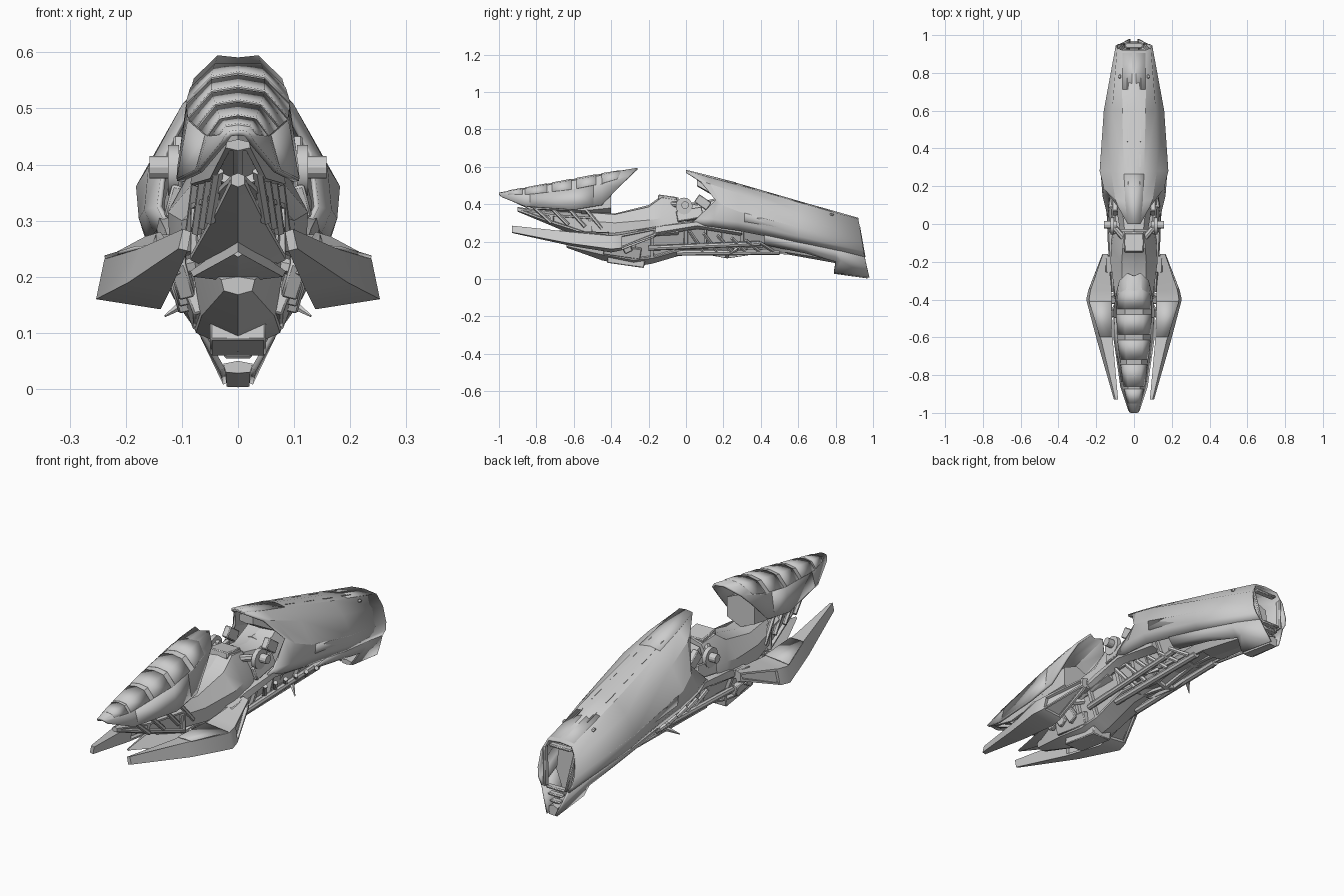
import bpy, bmesh, math
from mathutils import Vector, Matrix


def finish(name, bm, mirror=True, thick=0, bevel=0, angle=28):
    bmesh.ops.recalc_face_normals(bm, faces=bm.faces[:])
    me = bpy.data.meshes.new(name)
    bm.to_mesh(me)
    bm.free()
    ob = bpy.data.objects.new(name, me)
    bpy.context.collection.objects.link(ob)
    if mirror:
        ob.modifiers.new("mirror", 'MIRROR').merge_threshold = 0.0005
    if thick:
        s = ob.modifiers.new("thickness", 'SOLIDIFY')
        s.thickness, s.offset = thick, 0
    if bevel:
        b = ob.modifiers.new("bevel", 'BEVEL')
        b.width, b.segments = bevel, 1
    bpy.context.view_layer.objects.active = ob
    ob.select_set(True)
    bpy.ops.object.shade_smooth_by_angle(angle=math.radians(angle))
    ob.select_set(False)
    return ob


def rings3(rings):
    """Sections (y, points); a point is (x, z) or (x, y, z)."""
    return [[Vector(p) if len(p) == 3 else Vector((p[0], y, p[1])) for p in pts] for y, pts in rings]


def loft(name, rings, closed=False, inset=None, **kw):
    bm = bmesh.new()
    vs = [[bm.verts.new(p) for p in r] for r in rings]
    n = len(vs[0])
    faces = []
    for a, b in zip(vs, vs[1:]):
        for i in range(n if closed else n - 1):
            j = (i + 1) % n
            faces.append(bm.faces.new((a[i], a[j], b[j], b[i])))
    if closed:
        bm.faces.new(vs[0])
        bm.faces.new(vs[-1])
    if inset:
        bmesh.ops.recalc_face_normals(bm, faces=bm.faces[:])
        pick = [faces[i] for i in inset]
        bmesh.ops.inset_individual(bm, faces=pick, thickness=0.012, depth=0)
        bmesh.ops.inset_individual(bm, faces=pick, thickness=0.003, depth=-0.014)
    return finish(name, bm, **kw)


def hull(name, rings, **kw):
    """Half sections running from top centre to bottom centre, sides only closed by the mirror."""
    bm_rings = rings3(rings)
    return loft(name, bm_rings, closed=True, **kw)


def box(name, c, size, tilt=0, yaw=0, roll=0, bevel=0.004, mirror=True):
    bm = bmesh.new()
    m = (Matrix.Translation(c) @ Matrix.Rotation(math.radians(yaw), 4, 'Z')
         @ Matrix.Rotation(math.radians(tilt), 4, 'X') @ Matrix.Rotation(math.radians(roll), 4, 'Y')
         @ Matrix.Diagonal((*size, 1)))
    bmesh.ops.create_cube(bm, size=1, matrix=m)
    return finish(name, bm, mirror=mirror, bevel=bevel)


def bar(name, p, q, r, r2=None, sides=8, mirror=True):
    p, q = Vector(p), Vector(q)
    bm = bmesh.new()
    m = Matrix.Translation((p + q) / 2) @ (q - p).to_track_quat('Z', 'Y').to_matrix().to_4x4()
    bmesh.ops.create_cone(bm, cap_ends=True, segments=sides, radius1=r, radius2=r if r2 is None else r2,
                          depth=(q - p).length, matrix=m)
    return finish(name, bm, mirror=mirror)


def lerp_ring(rings, t):
    i = min(int(t), len(rings) - 2)
    return [a.lerp(b, t - i) for a, b in zip(rings[i], rings[i + 1])]


def overlay(name, rings, t0, t1, cols, lift, thick=0.006):
    """Raised plate that follows part of a lofted skin."""
    ts = [t0] + [k for k in range(len(rings)) if t0 < k < t1] + [t1]
    out = [[Vector((p.x * (1 + lift * 6 if p.x else 1), p.y, p.z + lift)) for p in lerp_ring(rings, t)[cols[0]:cols[1]]]
           for t in ts]
    return loft(name, out, thick=thick)


# Rear shell: long tapering cowl, open at the tail
shell = rings3([
    (0, [(0, .0, .577), (.033, .0, .573), (.075, .08, .52), (.128, .16, .42), (.14, .06, .325), (.125, .02, .295)]),
    (.12, [(0, .547), (.045, .54), (.095, .13, .505), (.155, .19, .395), (.162, .15, .32), (.145, .14, .28)]),
    (.28, [(0, .506), (.052, .497), (.118, .455), (.177, .36), (.172, .305), (.155, .26)]),
    (.6, [(0, .413), (.06, .406), (.112, .355), (.155, .275), (.148, .23), (.125, .195)]),
    (.93, [(0, .92, .322), (.06, .92, .316), (.085, .93, .265), (.092, .943, .19), (.085, .95, .15), (.066, .955, .12)])])
loft("rear_shell", shell, thick=.010)
overlay("shell_spine", shell, 0.0, 1.9, (0, 2), .004)
overlay("shell_side_plate", shell, 2.1, 3.95, (3, 5), .002)
overlay("shell_top_plate", shell, 3.35, 3.95, (0, 2), .002)

# Tail skirt and foot
skirt = rings3([
    (.42, [(.148, .235), (.128, .205), (.105, .185)]),
    (.64, [(.122, .19), (.108, .16), (.09, .14)]),
    (.8, [(.1, .155), (.08, .12), (.062, .095)]),
    (.83, [(.094, .15), (.065, .1), (.028, .79, .035)]),
    (.96, [(.066, .955, .12), (.045, .967, .065), (.022, .98, .01)])])
loft("tail_skirt", skirt, thick=.010)
hull("tail_foot", [(.79, [(0, .05), (.026, .045), (.022, .03), (0, .028)]),
                   (.97, [(0, .05), (.022, .04), (.02, .004), (0, .003)])])
for i in range(3):
    box("tail_vent", (0, .945, .06 + .03 * i), (.05 + .02 * i, .03, .012), mirror=False)
box("tail_frame_side", (.066, .93, .2), (.012, .03, .17), tilt=10, roll=8)
box("tail_frame_top", (0, .91, .295), (.11, .03, .012), mirror=False)

# Engine core inside the shell
hull("engine_core", [
    (.1, [(0, .42), (.07, .4), (.12, .3), (.09, .18), (0, .16)]),
    (.3, [(0, .45), (.08, .42), (.14, .3), (.08, .16), (0, .14)]),
    (.6, [(0, .36), (.07, .33), (.11, .24), (.06, .15), (0, .14)]),
    (.86, [(0, .27), (.05, .25), (.06, .16), (.03, .08), (0, .07)])], inset=[7, 12, 2])

# Front cowl with stacked armour plates
cowl = rings3([
    (-1, [(0, .457), (.014, .455), (.02, -.995, .448), (.026, -.985, .438)]),
    (-.86, [(0, .482), (.03, .477), (.052, .445), (.068, .388)]),
    (-.6, [(0, .53), (.045, .523), (.085, .475), (.104, .37)]),
    (-.45, [(0, .558), (.045, .55), (.088, .505), (.103, .395)]),
    (-.26, [(0, -.275, .586), (.035, -.26, .59), (.075, -.3, .55), (.088, -.36, .49)])])
loft("front_cowl", cowl, thick=.010)
for t0, t1 in ((.35, .9), (1.0, 1.45), (1.55, 1.95), (2.1, 2.8), (3.0, 3.55)):
    overlay("cowl_plate", cowl, t0, t1, (0, 3), .005)
overlay("cowl_cheek", cowl, 1.1, 2.7, (2, 4), .004)
hull("cowl_underframe", [
    (-.95, [(0, .445), (.02, .44), (.022, .43), (0, .425)]),
    (-.8, [(0, .455), (.045, .43), (.05, .375), (0, .355)]),
    (-.55, [(0, .48), (.07, .45), (.085, .365), (0, .33)]),
    (-.4, [(0, .5), (.07, .47), (.07, .38), (0, .35)])], inset=[2, 6])

# Nose jaw below the cowl
hull("nose_jaw", [
    (-.9, [(0, .385), (.012, .38), (.012, .365), (0, .36)]),
    (-.72, [(0, .36), (.05, .345), (.045, .3), (0, .285)]),
    (-.5, [(0, .36), (.085, .33), (.085, .23), (0, .19)])], inset=[1, 5])
for k in range(4):
    y = -.82 + .09 * k
    bar("nose_strut", (.035 + .012 * k, y, .39), (.05 + .012 * k, y + .1, .3 - .01 * k), .010, sides=6)

# Main body: fuel tank and lower hull
hull("tank", [
    (-.52, [(0, .36), (.05, .355), (.075, .31), (.07, .25), (0, .24)]),
    (-.38, [(0, .35), (.06, .345), (.1, .3), (.105, .24), (0, .23)]),
    (-.2, [(0, .395), (.065, .385), (.125, .315), (.12, .23), (0, .2)]),
    (-.13, [(0, .445), (.06, .435), (.12, .325), (.12, .24), (0, .2)]),
    (-.04, [(0, .435), (.05, .42), (.105, .33), (.12, .25), (0, .2)])])
hull("lower_hull", [
    (-.64, [(0, .2), (.03, .195), (.025, .175), (0, .168)]),
    (-.45, [(0, .28), (.085, .24), (.065, .13), (0, .1)]),
    (-.28, [(0, .3), (.11, .23), (.075, .1), (0, .066)]),
    (-.18, [(0, .3), (.12, .24), (.07, .11), (0, .082)]),
    (0, [(0, .32), (.11, .27), (.075, .16), (0, .135)]),
    (.2, [(0, .3), (.11, .27), (.06, .16), (0, .14)])], inset=[5, 9, 13, 17])
hull("side_rail", [
    (-.36, [(.1, .235), (.115, .235), (.118, .215), (.1, .2)]),
    (-.12, [(.1, .29), (.13, .285), (.138, .255), (.11, .235)]),
    (.06, [(.1, .315), (.14, .305), (.145, .285), (.11, .27)]),
    (.3, [(.1, .275), (.15, .265), (.145, .245), (.1, .23)])])
hull("chin_blade", [
    (-.8, [(0, .245), (.008, .24), (0, .235)]),
    (-.6, [(0, .27), (.08, .2), (0, .19)]),
    (-.5, [(0, .27), (.085, .21), (0, .2)])])
box("belly_block", (0, -.32, .1), (.1, .2, .055), tilt=-8, mirror=False)
box("belly_cheek", (.075, -.34, .15), (.03, .2, .06), tilt=-8, roll=20)
for k in range(3):
    box("flank_fin", (.1, -.46 + .07 * k, .2 - .012 * k), (.03, .045, .07), tilt=25, roll=15)

# Underside ribs, pipes and keel behind the cockpit
for k in range(6):
    y = .02 + .075 * k
    bar("under_rib", (.125, y, .255 - .012 * k), (.07, y + .07, .15), .010, sides=6)
bar("under_pipe", (.095, -.2, .165), (.1, .4, .19), .014)
bar("lower_pipe", (.06, -.05, .14), (.055, .5, .145), .016)
hull("keel", [
    (.06, [(0, .17), (.06, .165), (.05, .145), (0, .14)]),
    (.22, [(0, .18), (.085, .17), (.05, .125), (0, .11)]),
    (.42, [(0, .18), (.085, .17), (.06, .15), (0, .14)]),
    (.55, [(0, .18), (.08, .18), (.06, .14), (0, .13)]),
    (.8, [(0, .15), (.05, .14), (.045, .1), (0, .085)])], inset=[2, 6, 10])
bar("foot_spike", (.085, .27, .16), (.13, .23, .13), .012, .002, sides=5)

# Seat, dashboard and steering grips
hull("seat", [
    (-.03, [(0, .42), (.05, .41), (.075, .33), (0, .3)]),
    (.06, [(0, .405), (.06, .395), (.09, .32), (0, .3)]),
    (.15, [(0, .43), (.07, .42), (.11, .33), (0, .3)]),
    (.24, [(0, .5), (.06, .48), (.11, .36), (0, .3)])])
hull("seat_back", [
    (.06, [(0, .54), (.035, .53), (.035, .5), (0, .495)]),
    (.24, [(0, .5), (.075, .48), (.09, .4), (0, .39)])])
box("dashboard", (0, -.1, .43), (.1, .1, .03), tilt=-8, mirror=False)
bar("steering_arm", (.05, -.08, .4), (.11, -.01, .395), .016)
bar("steering_grip", (.09, -.005, .395), (.158, -.005, .395), .02, sides=12)
bar("steering_hub", (.105, -.01, .39), (.125, -.01, .39), .045, sides=16)
box("knee_panel", (.115, .02, .345), (.02, .14, .06), tilt=10, roll=-15)
box("shoulder_panel", (.1, .09, .41), (.03, .08, .05), tilt=-35)

# Side fins: hollowed wedges with recessed inner and rear panels
fin = rings3([
    (-.93, [(.084, .28), (.098, .285), (.106, .25), (.09, .246)]),
    (-.62, [(.112, .252), (.172, .252), (.195, .19), (.12, .178)]),
    (-.4, [(.118, .245), (.238, .232), (.253, .16), (.138, .142)]),
    (-.35, [(.118, .25), (.23, .237), (.242, .165), (.138, .152)]),
    (-.16, [(.138, .28), (.165, .272), (.168, .235), (.146, .225)])])
loft("side_fin", fin, closed=True, inset=[7, 11, 13, 14, 15])
overlay("fin_top_plate", fin, 1.1, 1.95, (0, 2), .002)
for y in (-.5, -.4, -.28):
    bar("fin_strut", (.08, y + .04, .22), (.145, y, .205), .014, sides=6)
box("fin_mount", (.125, -.21, .25), (.05, .09, .04), tilt=8)

# Panel seams and small sensors on the rear shell
for k in range(5):
    t = 1.75 + .42 * k
    y = lerp_ring(shell, t)[1]
    box("seam_dash", (y.x * .6, y.y, y.z + .008), (.004, .07, .004), tilt=-16, bevel=0)
box("shell_sensor", (.075, .78, .345), (.014, .02, .012), tilt=-16)
